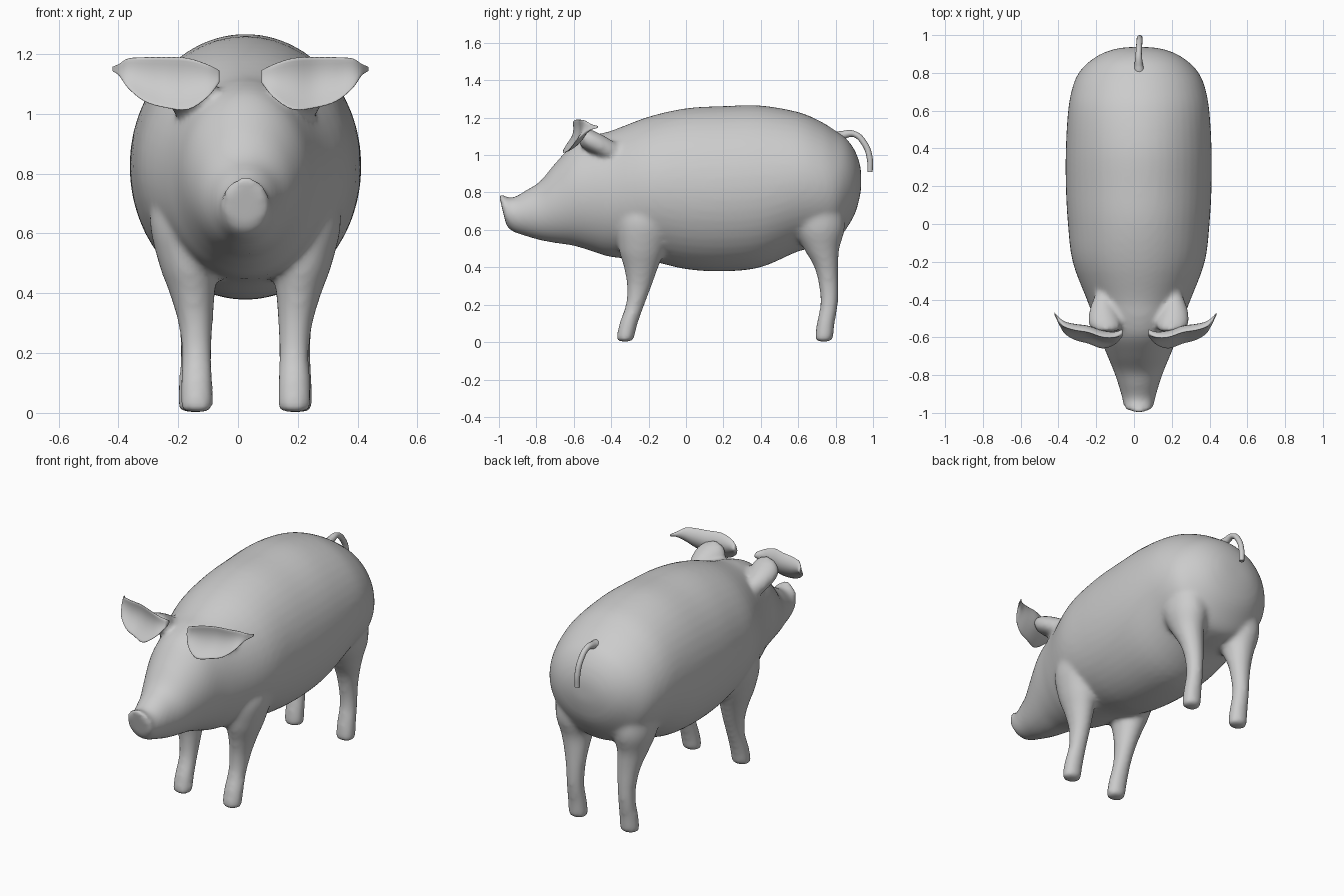
import bpy, bmesh
from math import sin, cos, pi
from mathutils import Vector

if "Cube" in bpy.data.objects:
    bpy.data.objects.remove(bpy.data.objects["Cube"])

CX = 0.025  # centre line of the animal


def smooth_rows(rows, steps=4):
    """Catmull-Rom interpolation through rows of section values."""
    out = []
    n = len(rows)
    for i in range(n - 1):
        p0, p1, p2, p3 = rows[max(i - 1, 0)], rows[i], rows[i + 1], rows[min(i + 2, n - 1)]
        for s in range(steps):
            t = s / steps
            out.append([0.5 * (2 * b + (c - a) * t + (2 * a - 5 * b + 4 * c - d) * t * t
                               + (3 * b - a - 3 * c + d) * t ** 3)
                        for a, b, c, d in zip(p0, p1, p2, p3)])
    out.append(list(rows[-1]))
    return out


def loft(bm, rows, point, sides=32, steps=4):
    """Closed skin through sections; point(row, angle) gives each position."""
    rings = [[bm.verts.new(point(r, 2 * pi * k / sides)) for k in range(sides)]
             for r in smooth_rows(rows, steps)]
    for a, b in zip(rings, rings[1:]):
        for k in range(sides):
            j = (k + 1) % sides
            bm.faces.new((a[k], a[j], b[j], b[k]))
    bm.faces.new(rings[0])
    bm.faces.new(rings[-1][::-1])


def finish(bm, name):
    bmesh.ops.recalc_face_normals(bm, faces=bm.faces)
    mesh = bpy.data.meshes.new(name)
    bm.to_mesh(mesh)
    bm.free()
    mesh.polygons.foreach_set("use_smooth", [True] * len(mesh.polygons))
    ob = bpy.data.objects.new(name, mesh)
    bpy.context.collection.objects.link(ob)
    return ob


# trunk and head sections: y, top z, bottom z, half width, backward lean of lower edge
trunk = [
    (-1.0, .785, .64, .055, .035), (-.985, .79, .615, .078, .03), (-.93, .772, .588, .087, .01),
    (-.85, .815, .565, .108, 0), (-.78, .86, .545, .132, 0), (-.7, .955, .53, .165, 0),
    (-.6, 1.06, .515, .205, 0), (-.5, 1.105, .485, .237, 0), (-.4, 1.13, .455, .275, 0),
    (-.2, 1.205, .435, .35, 0), (0, 1.25, .39, .375, 0), (.2, 1.262, .378, .386, 0),
    (.4, 1.265, .40, .386, 0), (.6, 1.23, .485, .374, 0), (.72, 1.18, .51, .352, 0),
    (.8, 1.13, .535, .318, 0), (.86, 1.085, .61, .262, 0), (.905, 1.02, .69, .19, 0),
    (.93, .95, .78, .11, 0), (.937, .90, .83, .04, 0)]


def trunk_point(r, a):
    y, top, bot, w, lean = r
    u = sin(a)
    return Vector((CX + w * cos(a), y + lean * (1 - u) / 2,
                   (top + bot) / 2 + (top - bot) / 2 * u))


# leg sections: z, x offset, y, x radius, y radius
front_leg = [
    (.003, .163, -.325, .042, .036), (.02, .163, -.325, .054, .047), (.1, .163, -.307, .054, .049),
    (.2, .163, -.272, .05, .05), (.3, .167, -.25, .058, .066), (.4, .178, -.24, .076, .092),
    (.5, .19, -.235, .1, .125), (.65, .2, -.22, .12, .15), (.8, .2, -.2, .08, .1)]
hind_leg = [
    (.003, .17, .737, .042, .036), (.02, .17, .738, .054, .048), (.1, .17, .747, .053, .048),
    (.2, .17, .765, .048, .047), (.3, .17, .763, .053, .052), (.4, .175, .75, .067, .064),
    (.5, .185, .725, .087, .095), (.62, .19, .71, .115, .14), (.8, .2, .7, .1, .13)]
# swelling behind each ear: y, x offset, z, x radius, z radius
ear_base = [(-.35, .19, 1.0, .03, .05), (-.45, .19, 1.05, .07, .06),
            (-.53, .18, 1.085, .085, .06), (-.57, .17, 1.1, .06, .05)]

# body: trunk, legs and ear bases blended into one skin
bm = bmesh.new()
loft(bm, trunk, trunk_point, 48)
for side in (-1, 1):
    for leg in (front_leg, hind_leg):
        loft(bm, leg, lambda r, a: Vector((CX + side * r[1] + r[3] * cos(a),
                                           r[2] + r[4] * sin(a), r[0])))
    loft(bm, ear_base, lambda r, a: Vector((CX + side * r[1] + r[3] * cos(a),
                                            r[0], r[2] + r[4] * sin(a))))
body = finish(bm, "pig_body")
remesh = body.modifiers.new("blend", 'REMESH')
remesh.mode = 'VOXEL'
remesh.voxel_size = 0.014
remesh.use_smooth_shade = True
relax = body.modifiers.new("relax", 'SMOOTH')
relax.factor = 0.5
relax.iterations = 9

# ears: cupped blades; x offset, y, z, half height
ear = [(.07, -.575, 1.125, .02), (.11, -.59, 1.11, .055), (.175, -.585, 1.1, .086),
       (.25, -.56, 1.105, .085), (.32, -.55, 1.115, .074), (.375, -.535, 1.135, .05),
       (.405, -.51, 1.147, .02), (.428, -.475, 1.15, .007)]


def ear_point(side):
    def point(r, a):
        x, y, z, h = r
        u = cos(a)
        thick = min(.017, .8 * h)
        return Vector((.008 + side * x, y + thick * sin(a) - .5 * h * u * u + .35 * h * u,
                       z + h * u))
    return point


for side, label in ((-1, "left"), (1, "right")):
    bm = bmesh.new()
    loft(bm, ear, ear_point(side), 24)
    finish(bm, "ear_" + label)

# tail: tapered tube arching back and down
curve = bpy.data.curves.new("tail", 'CURVE')
curve.dimensions = '3D'
curve.bevel_depth = 0.016
curve.bevel_resolution = 4
curve.use_fill_caps = True
spline = curve.splines.new('BEZIER')
path = [(.03, .78, 1.08, 2.6), (.025, .84, 1.107, 1.4), (.025, .90, 1.112, 1), (.028, .955, 1.06, 1),
        (.03, .982, .985, 1), (.03, .984, .91, .9)]
spline.bezier_points.add(len(path) - 1)
for p, (x, y, z, r) in zip(spline.bezier_points, path):
    p.co = (x, y, z)
    p.radius = r
    p.handle_left_type = p.handle_right_type = 'AUTO'
bpy.context.collection.objects.link(bpy.data.objects.new("tail", curve))
